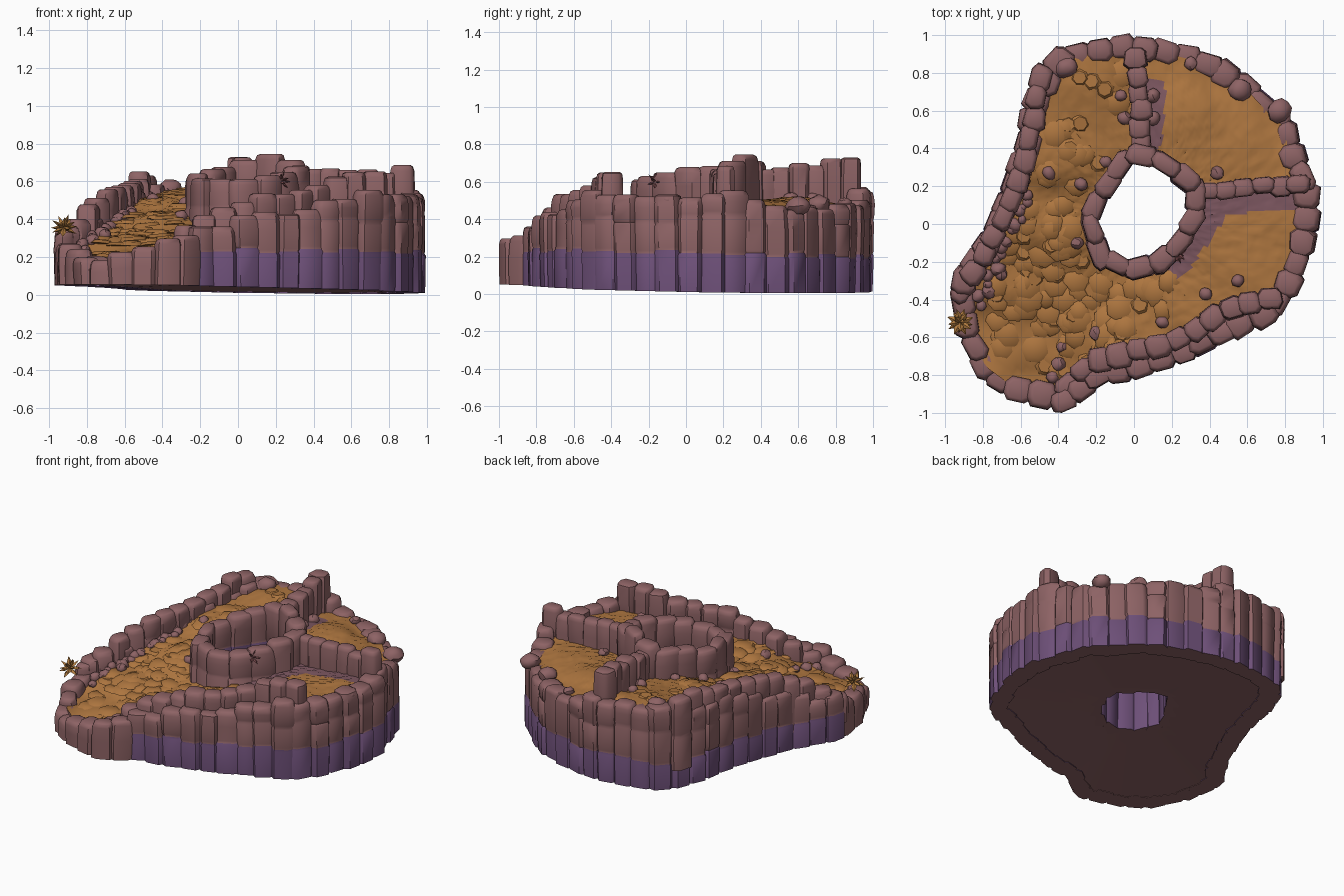
import bpy, bmesh, math, random
from mathutils import Vector, Matrix

if "Cube" in bpy.data.objects:
    bpy.data.objects.remove(bpy.data.objects["Cube"])
random.seed(7)
R = random.uniform

def material(name, rgb):
    m = bpy.data.materials.new(name)
    m.diffuse_color = (*rgb, 1)
    m.use_nodes = True
    m.node_tree.nodes["Principled BSDF"].inputs["Base Color"].default_value = m.diffuse_color
    return m

MAUVE = material("mauve_rock", (0.27, 0.125, 0.13))
PURPLE = material("purple_rock", (0.155, 0.08, 0.19))
SAND = material("ochre_sand", (0.42, 0.18, 0.05))
PLUM = material("dusky_plum", (0.2, 0.093, 0.115))
GOLD = material("golden_plant", (0.44, 0.2, 0.05))
DARK = material("dark_red_plant", (0.17, 0.06, 0.065))

def finish(bm, name, mats, angle=35):
    bmesh.ops.recalc_face_normals(bm, faces=bm.faces)
    me = bpy.data.meshes.new(name)
    bm.to_mesh(me)
    bm.free()
    for m in mats:
        me.materials.append(m)
    ob = bpy.data.objects.new(name, me)
    bpy.context.collection.objects.link(ob)
    bpy.ops.object.select_all(action='DESELECT')
    ob.select_set(True)
    bpy.context.view_layer.objects.active = ob
    bpy.ops.object.shade_smooth_by_angle(angle=math.radians(angle))
    return ob

# Centre lines: x, y, top height
RIM = [(-.38, -.93, .29), (-.28, -.87, .31), (-.17, -.79, .36), (0, -.76, .4), (.2, -.69, .43),
       (.38, -.62, .46), (.55, -.53, .5), (.74, -.44, .56), (.82, -.31, .53), (.89, -.13, .52),
       (.92, .05, .54), (.91, .2, .56), (.85, .35, .51), (.81, .5, .48), (.7, .6, .47),
       (.58, .73, .47), (.45, .81, .47), (.3, .87, .48), (.15, .91, .5), (0, .93, .56),
       (-.2, .92, .55), (-.37, .88, .57), (-.46, .78, .58), (-.52, .6, .56), (-.56, .45, .54),
       (-.61, .25, .5), (-.7, .05, .44), (-.79, -.14, .38), (-.9, -.3, .34), (-.91, -.4, .3),
       (-.87, -.6, .23), (-.78, -.76, .21), (-.63, -.87, .2)]
RING = [(.05, .37, .73), (.13, .35, .74), (.33, .19, .72), (.32, .04, .67), (.25, -.09, .65),
        (.13, -.21, .64), (-.02, -.25, .62), (-.18, -.16, .63), (-.24, .02, .64), (-.17, .17, .65), (-.06, .32, .68)]
FRONT_WALL = [(-.35, -.85, .28), (-.22, -.73, .42), (-.02, -.68, .5), (.15, -.65, .52), (.3, -.58, .56),
              (.42, -.49, .6), (.55, -.43, .66), (.72, -.4, .67)]
LEFT_WALL = [(-.91, -.35, .35), (-.82, -.22, .44), (-.72, -.02, .53), (-.64, .15, .59), (-.57, .35, .61), (-.49, .77, .65)]
BACK_DIVIDER = [(.04, .42, .68), (.03, .68, .68), (.01, .78, .74), (.01, .87, .74)]
RIGHT_DIVIDER = [(.38, .18, .66), (.65, .2, .64), (.8, .21, .67), (.87, .21, .69)]
# Floor height samples
FLOOR = [(-.55, -.85, .18), (-.8, -.6, .19), (-.5, -.6, .22), (-.6, -.3, .31), (-.25, -.45, .31), (-.42, 0, .43),
         (-.38, .4, .52), (-.25, .8, .56), (0, -.5, .37), (.3, -.4, .44), (.6, -.2, .48), (.85, .05, .5),
         (.5, .05, .48), (.3, .6, .52), (.6, .45, .5), (.75, .55, .46), (.45, .78, .46), (.15, .85, .48)]
C = Vector((.05, .05))

def floor_z(x, y):
    ws = [(1 / ((x - a) ** 2 + (y - b) ** 2 + .004) ** 1.5, z) for a, b, z in FLOOR]
    return sum(w * z for w, z in ws) / sum(w for w, z in ws)

def base_z(x, y):
    return max(0, .028 - .018 * (x + y))

def resample(pts, step, closed):
    ps = [Vector(p) for p in pts] + ([Vector(pts[0])] if closed else [])
    cum = [0]
    for a, b in zip(ps, ps[1:]):
        cum.append(cum[-1] + (b - a).xy.length)
    n = max(2, round(cum[-1] / step))
    out = []
    for i in range(n if closed else n + 1):
        d = cum[-1] * i / n
        k = max(j for j in range(len(ps) - 1) if cum[j] <= d + 1e-6)
        t = (d - cum[k]) / (cum[k + 1] - cum[k])
        out.append((ps[k].lerp(ps[k + 1], t), (ps[k + 1] - ps[k]).xy.normalized()))
    return out

# One weathered rock column: stacked rounded-rectangle rings with seams
def column(bm, p, tan, half_len, half_thick, z0, top, band, inner):
    nor = Vector((-tan.y, tan.x))
    rings = [(z0, 1.0)]
    for seam in (band, .4 + R(-.03, .03)):
        if z0 + .08 < seam < top - .1 and seam > rings[-1][0] + .03:
            rings += [(seam - .012, 1.04), (seam, .96), (seam + .015, 1.0)]
    rings += [((rings[-1][0] + top) / 2, 1.02), (top - .03, .98), (top - .008, .86), (top, .66)]
    shape = [(1, .5), (.6, 1), (-.6, 1), (-1, .5), (-1, -.5), (-.6, -1), (.6, -1), (1, -.5)]
    shape = [(a * R(.92, 1.1), b * R(.86, 1.12)) for a, b in shape]
    lean = Vector((R(-.015, .015), R(-.015, .015)))
    loops = []
    for i, (z, s) in enumerate(rings):
        s *= R(.97, 1.03)
        c = p.xy + lean * i / len(rings)
        loops.append([bm.verts.new((*(c + tan * a * half_len * s + nor * b * half_thick * s), z)) for a, b in shape])
    faces = [bm.faces.new(loops[0]), bm.faces.new(loops[-1])]
    for lo, hi in zip(loops, loops[1:]):
        for j in range(8):
            faces.append(bm.faces.new((lo[j], lo[(j + 1) % 8], hi[(j + 1) % 8], hi[j])))
    for f in faces[2:]:
        c = f.calc_center_median()
        # the shaft lining is purple only on the side facing the hole
        side = not inner or (c.xy - C).length < (p.xy - C).length
        f.material_index = int(side and c.z < band - .002)

def wall(name, pts, step, half_len, half_thick, closed=False, grounded=False, inner=False, rough=.02):
    bm = bmesh.new()
    for p, tan in resample(pts, step, closed):
        z0 = base_z(p.x, p.y) + .03 * inner if grounded else .15
        band = 0
        if inner:
            band = .46
        elif grounded and p.z > .325:      # the low front tip has no purple footing
            band = .22 - .02 * p.y + R(-.015, .015)
        column(bm, p, tan, half_len * R(.95, 1.15), half_thick * R(.9, 1.15), z0, p.z + R(-rough, rough), band, inner)
    finish(bm, name, [MAUVE, PURPLE], 45)

wall("outer_rim", RIM, .115, .07, .062, True, True, False, .025)
wall("inner_ring_wall", RING, .13, .08, .05, True, True, True)
wall("front_wall", FRONT_WALL, .105, .063, .06)
wall("left_wall", LEFT_WALL, .11, .066, .052)
wall("back_divider", BACK_DIVIDER, .1, .06, .055)
wall("right_divider", RIGHT_DIVIDER, .1, .06, .046)

# Ground body: floor between ring and rim, sides, underside with a hole
def polar(pts, ang):
    d = Vector((math.cos(ang), math.sin(ang)))
    best = 0
    for a, b in zip(pts, pts[1:] + pts[:1]):
        a, e = Vector(a[:2]) - C, Vector(b[:2]) - Vector(a[:2])
        den = d.x * e.y - d.y * e.x
        if abs(den) > 1e-9:
            t = (a.x * e.y - a.y * e.x) / den
            u = (a.x * d.y - a.y * d.x) / den
            if -1e-6 <= u <= 1 + 1e-6:
                best = max(best, t)
    return C + d * best

def seg_dist(p, a, b):
    a, b = Vector(a), Vector(b)
    t = max(0, min(1, (p - a).dot(b - a) / (b - a).length_squared))
    return (p - a - (b - a) * t).length

PATCHES = [((.08, .45), (.1, .7), .07), ((.42, .1), (.88, .15), .06), ((.4, .06), (.22, -.2), .085)]
N, M = 200, 26
bm = bmesh.new()
tops, bots = [], []
for i in range(N):
    ang = 2 * math.pi * i / N
    a, b = polar(RING, ang), polar(RIM, ang)
    row = [a.lerp(b, j / M) for j in range(M + 1)]
    tops.append([bm.verts.new((*p, floor_z(*p) + R(-.005, .005))) for p in row])
    bots.append([bm.verts.new((*p, base_z(*p) + .002 + .028 * (1 - j / M))) for j, p in enumerate(row)])
for i in range(N):
    k = (i + 1) % N
    for j in range(M):
        f = bm.faces.new((tops[i][j], tops[i][j + 1], tops[k][j + 1], tops[k][j]))
        c = f.calc_center_median().xy
        f.material_index = 1 if any(seg_dist(c, p, q) < r for p, q, r in PATCHES) else 0
        bm.faces.new((bots[i][j], bots[k][j], bots[k][j + 1], bots[i][j + 1])).material_index = 2
    for j in (0, M):
        bm.faces.new((tops[i][j], tops[k][j], bots[k][j], bots[i][j])).material_index = 2
finish(bm, "ground", [SAND, PLUM, MAUVE], 40)

# Overlapping sandy slabs on the ramp
bm = bmesh.new()
count = 0
while count < 110:
    x, y = R(-.85, .2), R(-.88, .8)
    d = Vector((x, y)) - C
    ang = math.atan2(d.y, d.x)
    lo, hi = (polar(RING, ang) - C).length, (polar(RIM, ang) - C).length
    if not lo + .1 < d.length < hi - .12 or (x > -.08 and y > 0) or (y > 0 and R(0, 1) < .6):
        continue
    count += 1
    m = (Matrix.Translation((x, y, floor_z(x, y))) @ Matrix.Rotation(R(-.12, .12), 4, 'X')
         @ Matrix.Rotation(R(-.12, .12), 4, 'Y') @ Matrix.Rotation(R(0, 6), 4, 'Z'))
    r = R(.05, .085)
    bmesh.ops.create_cone(bm, cap_ends=True, segments=7, radius1=r, radius2=r * .7, depth=.018, matrix=m)
finish(bm, "ramp_slabs", [SAND], 50)

# Loose boulders at the feet of the walls
bm = bmesh.new()
STONES = [(-.07, .68), (-.05, .56), (.1, .68), (.1, .56), (.38, -.37), (.55, -.3), (.92, -.1), (.15, -.52),
          (-.2, -.58), (-.38, -.65), (-.43, -.81), (-.4, -.74), (-.45, .27), (-.3, -.1), (-.28, .21), (-.15, .33),
          (.44, .27), (.3, .85), (.77, .6), (-.36, .83), (.56, .71)]
stones = [(x, y, R(.032, .04)) for x, y in STONES[:-3]] + [(x, y, .062) for x, y in STONES[-3:]]
for i in range(22):
    t = i / 21
    stones.append((-.82 + .26 * t + R(-.03, .03), -.42 + .55 * t + R(-.03, .03), R(.025, .045)))
for x, y, r in stones:
    m = (Matrix.Translation((x, y, floor_z(x, y) + .01)) @ Matrix.Rotation(R(0, 6), 4, 'Z')
         @ Matrix.Diagonal((1, R(.8, 1.1), R(.7, 1), 1)))
    g = bmesh.ops.create_icosphere(bm, subdivisions=2, radius=r, matrix=m)
    for v in g['verts']:
        v.co += Vector((R(-1, 1), R(-1, 1), R(-1, 1))) * r * .08
finish(bm, "boulders", [MAUVE])

# Spiky plants
def plant(name, pos, size, mat, n):
    bm = bmesh.new()
    for i in range(n):
        z = 1 - 1.7 * (i + .5) / n
        a, s = i * 2.4, math.sqrt(1 - z * z)
        d = Vector((s * math.cos(a), s * math.sin(a), z))
        m = Matrix.Translation(Vector(pos)) @ d.to_track_quat('Z', 'Y').to_matrix().to_4x4() @ Matrix.Diagonal((1, .6, 1, 1))
        for z0, r1, r2 in ((.25, .06, .22), (.75, .22, .004)):
            bmesh.ops.create_cone(bm, cap_ends=True, segments=4, radius1=r1 * size, radius2=r2 * size,
                                  depth=size * .5, matrix=m @ Matrix.Translation((0, 0, z0 * size)))
    finish(bm, name, [mat])

plant("golden_bush", (-.92, -.52, .355), .075, GOLD, 16)
plant("dark_red_bush", (.225, -.16, .6), .055, DARK, 14)
